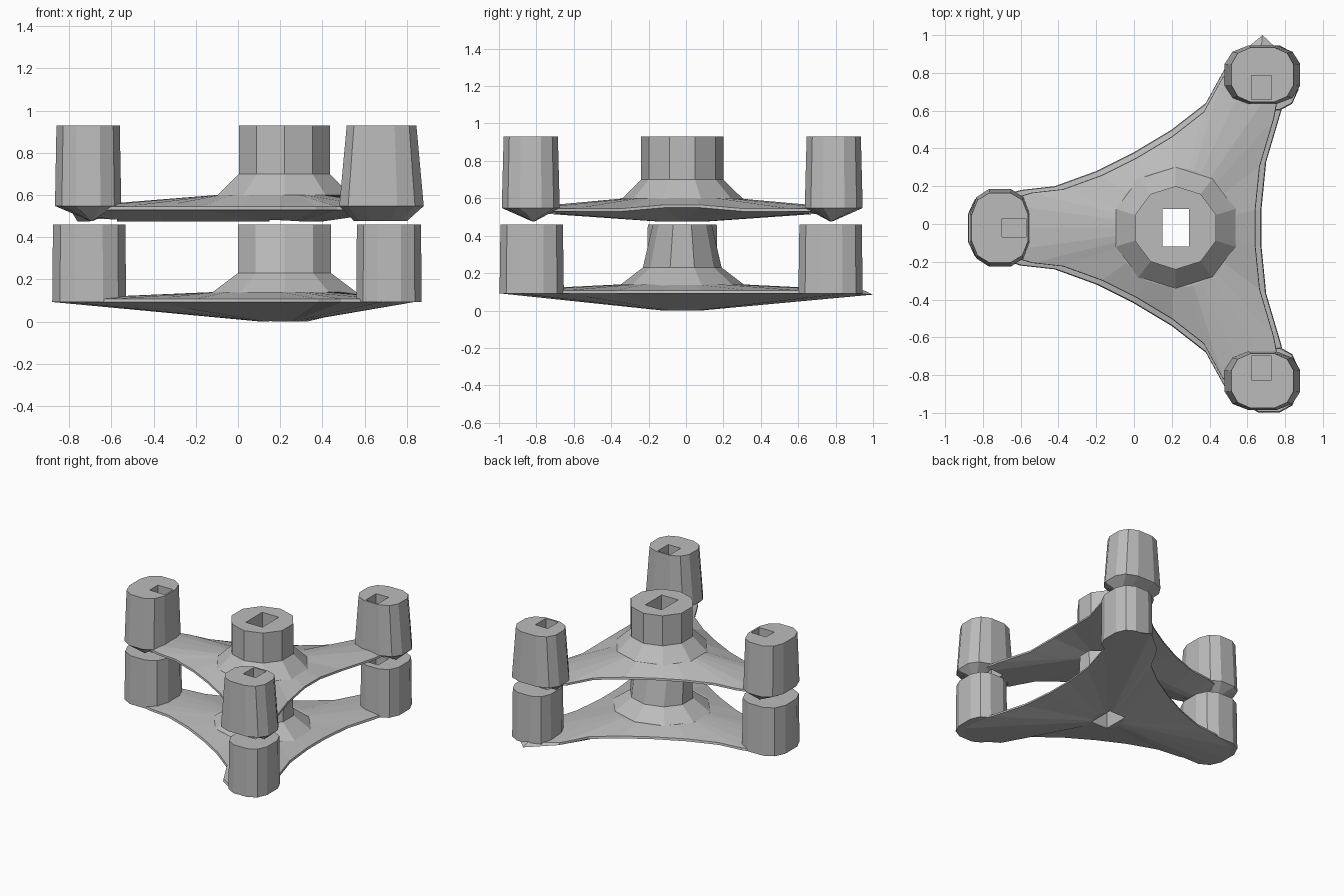
import bpy, bmesh, math

if "Cube" in bpy.data.objects:
    bpy.data.objects.remove(bpy.data.objects["Cube"])

grey = bpy.data.materials.new("plain grey")
grey.use_nodes = True
grey.diffuse_color = (0.5, 0.5, 0.5, 1)
grey.node_tree.nodes["Principled BSDF"].inputs["Base Color"].default_value = (0.5, 0.5, 0.5, 1)

HX, HY = 0.22, -0.02  # hub centre


def finish(bm, name):
    bmesh.ops.recalc_face_normals(bm, faces=bm.faces)
    mesh = bpy.data.meshes.new(name)
    bm.to_mesh(mesh)
    bm.free()
    mesh.materials.append(grey)
    obj = bpy.data.objects.new(name, mesh)
    bpy.context.collection.objects.link(obj)
    return obj


def loft(name, rings):
    """Closed solid through rings with equal point counts."""
    bm = bmesh.new()
    rows = [[bm.verts.new(p) for p in ring] for ring in rings]
    n = len(rows[0])
    for a, b in zip(rows, rows[1:]):
        for i in range(n):
            j = (i + 1) % n
            bm.faces.new((a[i], a[j], b[j], b[i]))
    bm.faces.new(rows[0][::-1])
    bm.faces.new(rows[-1])
    return finish(bm, name)


def ring(cx, cy, rx, ry, z, n=10, power=1.0):
    """Oval with flat sides facing x; a power under 1 makes it boxier."""
    pts = []
    for i in range(n):
        a = 2 * math.pi * (i + .5) / n
        c, s = math.cos(a), math.sin(a)
        grow = math.cos(math.pi / n) ** power
        pts.append((cx + rx * math.copysign(abs(c) ** power, c) / grow,
                    cy + ry * math.copysign(abs(s) ** power, s) / grow, z))
    return pts


def post_ring(cx, cy, rx, ry, z):
    return ring(cx, cy, rx, ry, z, 12, 0.75)


# Three-armed outline, mirrored front to back
half = [(-0.8, 0.14), (-0.6, 0.2), (-0.42, 0.22), (-0.2, 0.3), (0, 0.4),
        (0.2, 0.52), (0.38, 0.66), (0.49, 0.86), (0.68, 0.98), (0.83, 0.88),
        (0.78, 0.62), (0.7, 0.35), (0.675, 0.1)]
outline = [(-0.87, 0)] + half + [(x, -y) for x, y in reversed(half)]


def scaled(f, z, lift=0.0):
    """Scaled outline; the middle of the right edge can be lifted."""
    return [(HX + (x - HX) * f, HY + y * f, z + (lift if x > 0.6 and abs(y) < 0.2 else 0))
            for x, y in outline]


def round_ring(r, z):
    angles = [math.atan2(y, x - HX) for x, y in outline]
    return [(HX + r * math.cos(a), HY + r * math.sin(a), z) for a in angles]


parts = []

# Lower plate: shallow bowl underneath, nearly flat on top, thin rim
rim = scaled(1, 0.092)
rim[outline.index((0.68, 0.98))] = (0.68, 1.0, 0.085)
parts.append(loft("lower_plate", [round_ring(0.11, 0), rim, scaled(0.99, 0.108), round_ring(0.34, 0.14)]))

# Upper plate: smaller, with a keel under the left arm
keel = [(HX + (x - HX) * (0.9 if x < -0.3 else 0.3), HY + y * 0.12, 0.475) for x, y in outline]
parts.append(loft("upper_plate", [keel, scaled(0.93, 0.53, 0.02), scaled(0.925, 0.545, 0.02),
                                  round_ring(0.32, 0.6)]))

# Hubs with flared skirts
parts.append(loft("lower_hub", [ring(HX, HY, 0.36, 0.33, 0.125), ring(HX, HY, 0.22, 0.2, 0.23),
                                ring(HX, HY, 0.22, 0.15, 0.46)]))
parts.append(loft("upper_hub", [ring(HX, HY, 0.32, 0.31, 0.595), ring(HX, HY, 0.215, 0.21, 0.7),
                                ring(HX, HY, 0.215, 0.21, 0.93)]))

# Lower posts: centre and radii
for name, x, y, rx, ry in (("left", -0.705, -0.02, 0.175, 0.19),
                           ("back", 0.715, 0.773, 0.155, 0.172),
                           ("front", 0.715, -0.825, 0.155, 0.172)):
    parts.append(loft(name + "_lower_post", [post_ring(x, y, rx, ry, 0.092),
                                             post_ring(x, y, rx * 0.98, ry * 0.97, 0.46)]))

# Upper posts: centre, top radii, foot radii, then centre and radii of the wedge tip
for name, x, y, tx, ty, fx, fy, wx, wy, wrx, wry in (
        ("left", -0.71, -0.02, 0.15, 0.185, 0.157, 0.205, -0.693, -0.02, 0.006, 0.12),
        ("back", 0.68, 0.79, 0.165, 0.145, 0.2, 0.155, 0.675, 0.776, 0.125, 0.006),
        ("front", 0.68, -0.83, 0.165, 0.145, 0.2, 0.155, 0.675, -0.816, 0.125, 0.006)):
    parts.append(loft(name + "_upper_post", [post_ring(wx, wy, wrx, wry, 0.476),
                                             post_ring(x, y, fx, fy, 0.548),
                                             post_ring(x, y, tx, ty, 0.93)]))

# Square sockets: x range, y range, floor height
sockets = [(0.15, 0.29, -0.12, 0.08, -0.2), (-0.7, -0.572, -0.07, 0.03, 0.15),
           (0.622, 0.728, 0.658, 0.785, 0.15), (0.622, 0.728, -0.825, -0.698, 0.15)]
bm = bmesh.new()
for x0, x1, y0, y1, floor in sockets:
    box = bmesh.ops.create_cube(bm, size=1)["verts"]
    for v in box:
        v.co = (x0 if v.co.x < 0 else x1, y0 if v.co.y < 0 else y1, floor if v.co.z < 0 else 1.2)
cutter = finish(bm, "socket_cutter")
cutter.hide_render = True

for obj in parts:
    mod = obj.modifiers.new("sockets", "BOOLEAN")
    mod.operation = "DIFFERENCE"
    mod.solver = "EXACT"
    mod.object = cutter
deps = bpy.context.evaluated_depsgraph_get()
results = [bpy.data.meshes.new_from_object(obj.evaluated_get(deps)) for obj in parts]
for obj, mesh in zip(parts, results):
    obj.modifiers.clear()
    obj.data = mesh
bpy.data.objects.remove(cutter)
